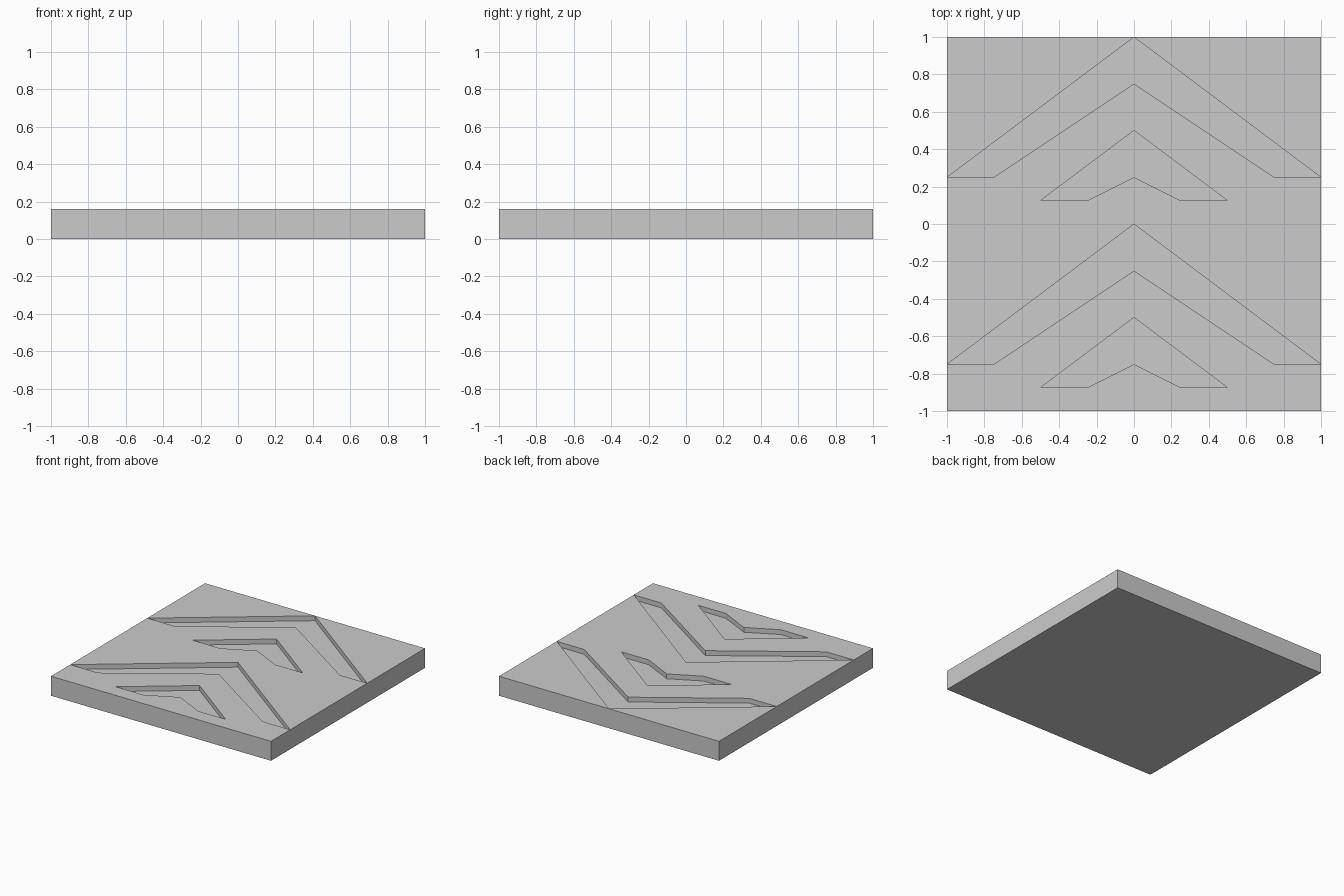
import bpy, bmesh

if "Cube" in bpy.data.objects:
    bpy.data.objects.remove(bpy.data.objects["Cube"])

HEIGHT, DEPTH = 0.16, 0.04


def chevron(bm, half, y):
    """Add an upright chevron prism, mirrored about x = 0, that cuts the groove."""
    outline = half + [(-px, py) for px, py in reversed(half[1:3])]
    # order: apex, right tip, right inner, inner apex, left inner, left tip
    outline = half[:4] + [(-half[2][0], half[2][1]), (-half[1][0], half[1][1])]
    verts = [bm.verts.new((px, py + y, HEIGHT - DEPTH)) for px, py in outline]
    face = bm.faces.new(verts)
    top = bmesh.ops.extrude_face_region(bm, geom=[face])["geom"]
    bmesh.ops.translate(bm, vec=(0, 0, DEPTH + 0.1),
                        verts=[v for v in top if isinstance(v, bmesh.types.BMVert)])


# Square slab
bpy.ops.mesh.primitive_cube_add(size=1, location=(0, 0, HEIGHT / 2))
plate = bpy.context.object
plate.name = "arrow_floor_plate"
plate.scale = (2, 2, HEIGHT)
bpy.ops.object.transform_apply(location=True, rotation=False, scale=True)

# Groove cutters: a large and a small chevron, repeated twice along y
# (tips stop just short of the slab's sides so the rim stays closed)
large = [(0, 0.999), (0.999, 0.25), (0.75, 0.25), (0, 0.75)]
small = [(0, 0.5), (0.5, 0.125), (0.25, 0.125), (0, 0.25)]
bm = bmesh.new()
for y in (0, -1):
    chevron(bm, large, y)
    chevron(bm, small, y)
bmesh.ops.recalc_face_normals(bm, faces=bm.faces)
mesh = bpy.data.meshes.new("groove_cutter")
bm.to_mesh(mesh)
bm.free()
cutter = bpy.data.objects.new("groove_cutter", mesh)
bpy.context.collection.objects.link(cutter)

# Carve the recessed grooves
cut = plate.modifiers.new("grooves", "BOOLEAN")
cut.operation = "DIFFERENCE"
cut.solver = "EXACT"
cut.object = cutter
bpy.context.view_layer.objects.active = plate
bpy.ops.object.modifier_apply(modifier=cut.name)
bpy.data.objects.remove(cutter)
